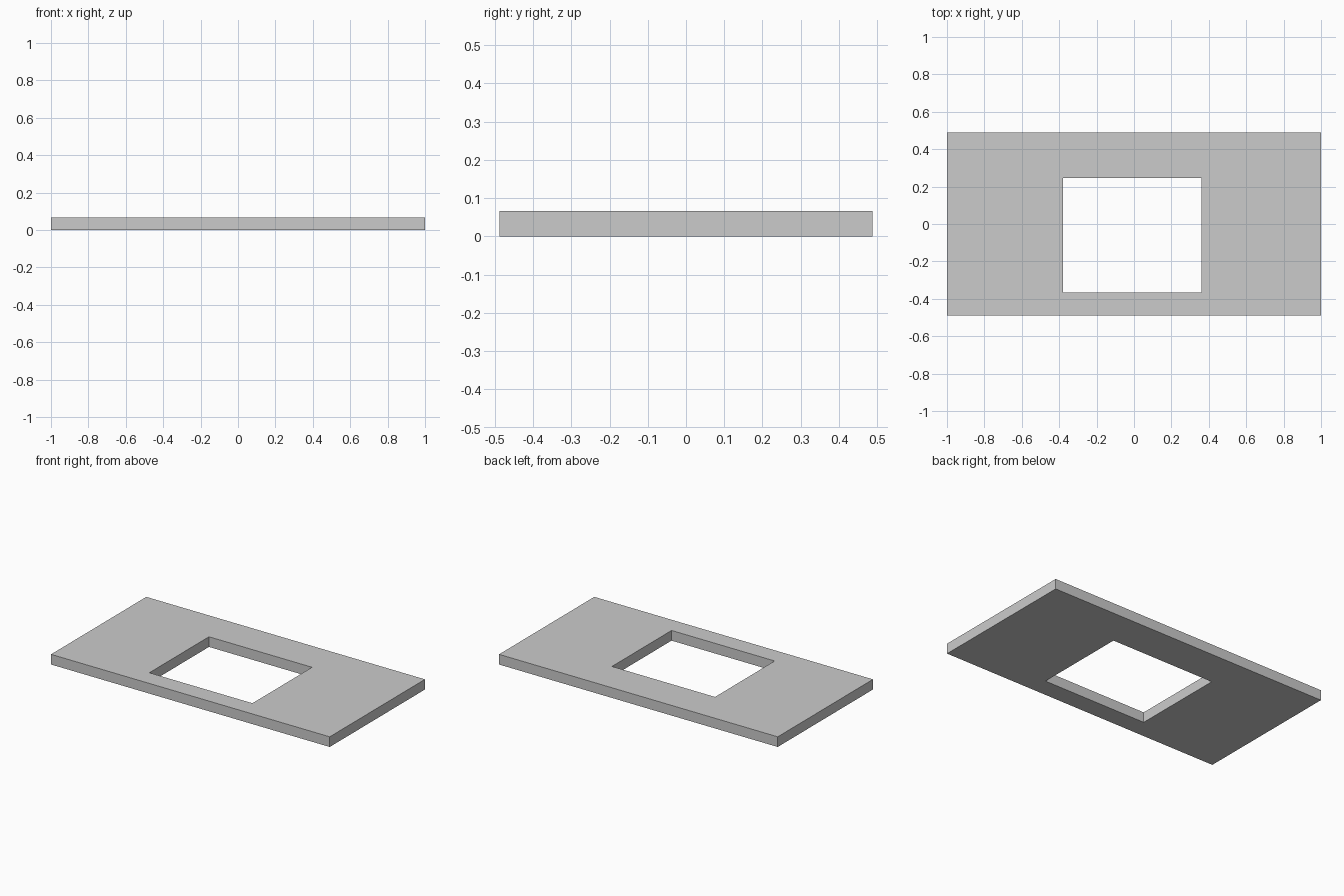
import bpy, bmesh

if "Cube" in bpy.data.objects:
    bpy.data.objects.remove(bpy.data.objects["Cube"])

HEIGHT = 0.066


def rectangle(x0, x1, y0, y1):
    return [(x0, y0), (x1, y0), (x1, y1), (x0, y1)]


# Outer outline and off-centre rectangular opening
outer = rectangle(-1.0, 1.0, -0.488, 0.488)
opening = rectangle(-0.38, 0.36, -0.366, 0.245)

bm = bmesh.new()
rings = [[bm.verts.new((x, y, 0)) for x, y in loop] for loop in (outer, opening)]

# Flat frame around the opening
for i in range(4):
    j = (i + 1) % 4
    bm.faces.new((rings[0][i], rings[0][j], rings[1][j], rings[1][i]))

# Raise the frame into a solid slab
result = bmesh.ops.extrude_face_region(bm, geom=bm.faces[:], use_keep_orig=True)
top = [v for v in result["geom"] if isinstance(v, bmesh.types.BMVert)]
bmesh.ops.translate(bm, verts=top, vec=(0, 0, HEIGHT))
bmesh.ops.recalc_face_normals(bm, faces=bm.faces[:])

mesh = bpy.data.meshes.new("countertop_slab")
bm.to_mesh(mesh)
bm.free()
bpy.context.collection.objects.link(bpy.data.objects.new("countertop_slab", mesh))
